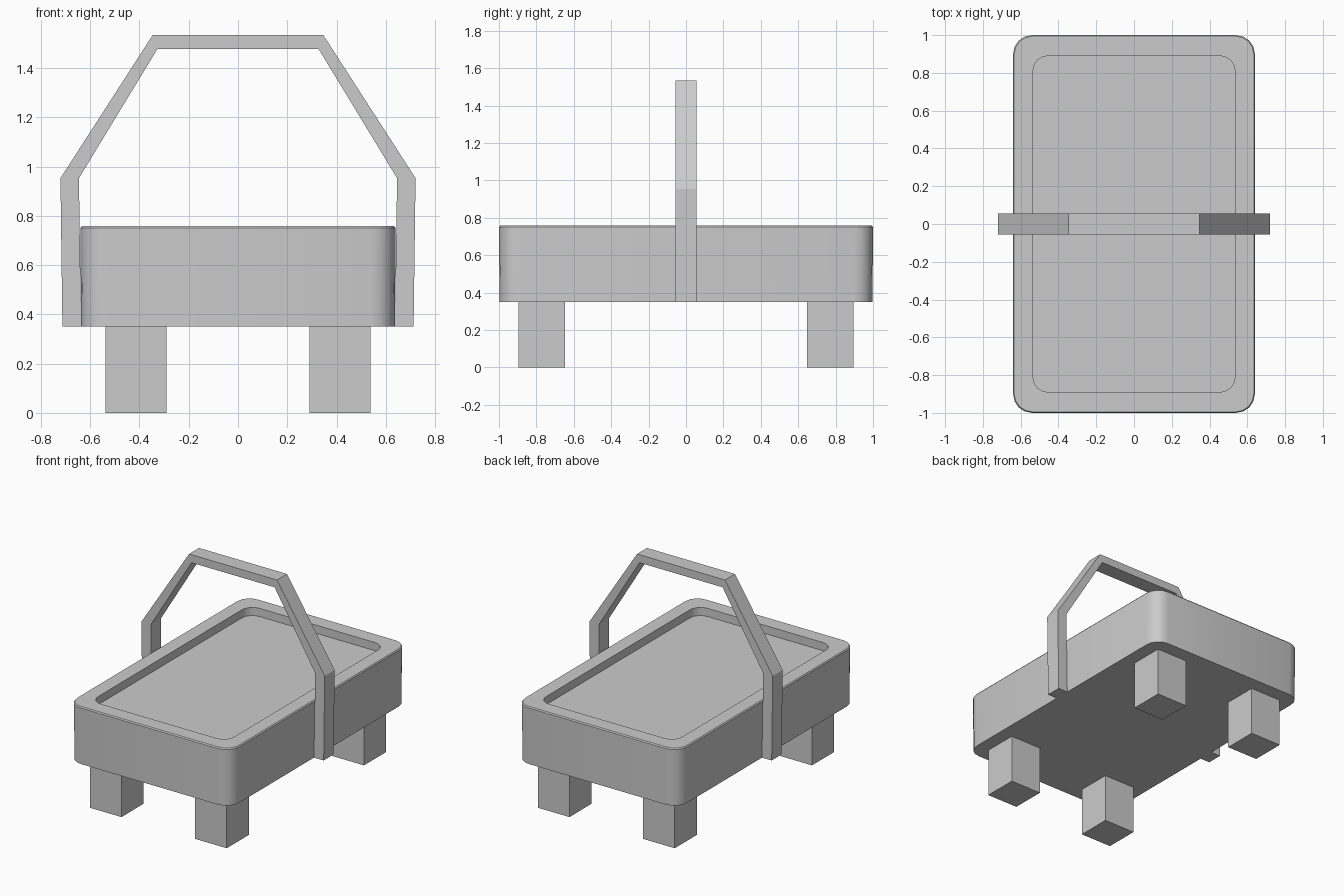
import bpy, bmesh
from math import cos, sin, pi

if "Cube" in bpy.data.objects:
    bpy.data.objects.remove(bpy.data.objects["Cube"])


def finish(name, bm, smooth=False):
    bmesh.ops.recalc_face_normals(bm, faces=bm.faces)
    mesh = bpy.data.meshes.new(name)
    bm.to_mesh(mesh)
    bm.free()
    obj = bpy.data.objects.new(name, mesh)
    bpy.context.collection.objects.link(obj)
    if smooth:
        bpy.ops.object.select_all(action='DESELECT')
        obj.select_set(True)
        bpy.context.view_layer.objects.active = obj
        bpy.ops.object.shade_smooth_by_angle(angle=pi / 6)
    return obj


def rounded_ring(bm, hx, hy, r, z, seg=4):
    verts = []
    for k, (sx, sy) in enumerate([(1, 1), (-1, 1), (-1, -1), (1, -1)]):
        for i in range(seg + 1):
            a = pi / 2 * (k + i / seg)
            verts.append(bm.verts.new((sx * (hx - r) + r * cos(a),
                                       sy * (hy - r) + r * sin(a), z)))
    return verts


def box(name, x0, x1, y0, y1, z0, z1):
    bm = bmesh.new()
    bmesh.ops.create_cube(bm, size=1)
    for v in bm.verts:
        v.co = (x1 if v.co.x > 0 else x0, y1 if v.co.y > 0 else y0,
                z1 if v.co.z > 0 else z0)
    return finish(name, bm)


# Tray body: stacked rounded outlines, ending in a shallow recess
bm = bmesh.new()
levels = [(0.637, 0.997, 0.10, 0.35), (0.64, 1.0, 0.10, 0.75),
          (0.634, 0.994, 0.095, 0.758), (0.535, 0.89, 0.08, 0.758),
          (0.535, 0.89, 0.08, 0.70)]
rings = [rounded_ring(bm, *level) for level in levels]
for low, high in zip(rings, rings[1:]):
    n = len(low)
    for i in range(n):
        j = (i + 1) % n
        bm.faces.new((low[i], low[j], high[j], high[i]))
bm.faces.new(rings[0])
bm.faces.new(rings[-1])
finish("tray_body", bm, smooth=True)

# Four square legs
for sx, side in ((-1, "left"), (1, "right")):
    for sy, end in ((-1, "front"), (1, "back")):
        xs = sorted((sx * 0.29, sx * 0.538))
        ys = sorted((sy * 0.647, sy * 0.895))
        box(f"{end}_{side}_leg", *xs, *ys, 0.0, 0.352)

# Carrying handle: angular hoop with a square-cut section
outer = [(-0.713, 0.35), (-0.721, 0.953), (-0.346, 1.535)]
inner = [(-0.637, 0.35), (-0.646, 0.953), (-0.327, 1.478)]
outer += [(-x, z) for x, z in reversed(outer)]
inner += [(-x, z) for x, z in reversed(inner)]
bm = bmesh.new()
sections = [[bm.verts.new((x, y, z)) for (x, z), y in
             ((o, -0.056), (o, 0.056), (i, 0.056), (i, -0.056))]
            for o, i in zip(outer, inner)]
for a, b in zip(sections, sections[1:]):
    for i in range(4):
        j = (i + 1) % 4
        bm.faces.new((a[i], a[j], b[j], b[i]))
bm.faces.new(sections[0])
bm.faces.new(sections[-1])
finish("handle", bm)
